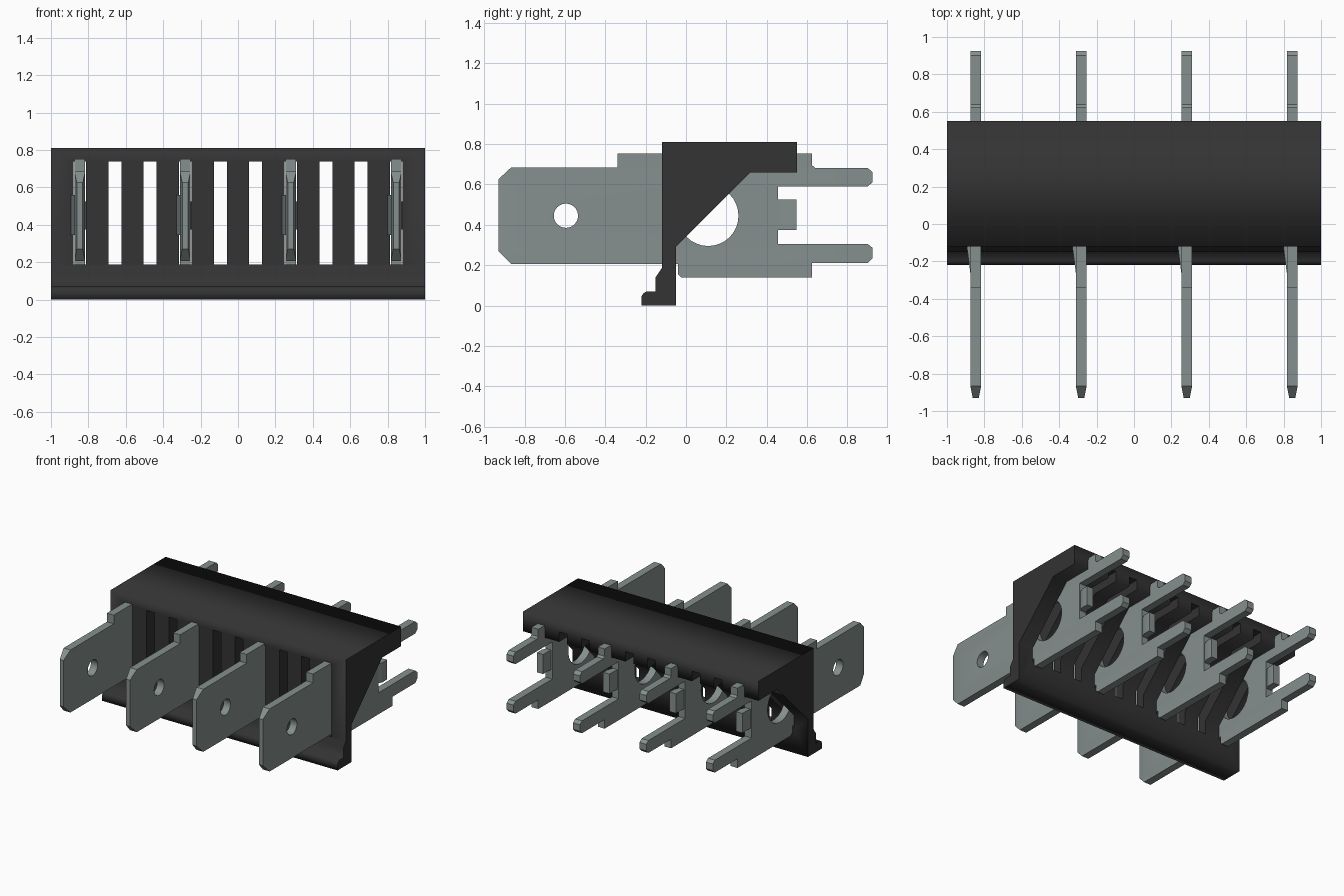
import bpy, bmesh, math
from mathutils import Matrix

cube = bpy.data.objects.get("Cube")
if cube:
    bpy.data.objects.remove(cube, do_unlink=True)


def material(name, rgb):
    m = bpy.data.materials.new(name)
    m.use_nodes = True
    m.diffuse_color = (*rgb, 1)
    m.node_tree.nodes["Principled BSDF"].inputs["Base Color"].default_value = (*rgb, 1)
    return m


black = material("black plastic", (0.033, 0.033, 0.033))
metal = material("tinned metal", (0.235, 0.28, 0.272))

# Maps a flat (y, z) outline drawn in the local plane to world axes
SIDEWAYS = Matrix(((0, 0, 1, 0), (1, 0, 0, 0), (0, 1, 0, 0), (0, 0, 0, 1)))


def circle(cy, cz, r, n=32):
    return [(cy + r * math.cos(2 * math.pi * i / n), cz + r * math.sin(2 * math.pi * i / n))
            for i in range(n)]


def add_object(name, mesh, mat):
    mesh.materials.clear()
    mesh.materials.append(mat)
    obj = bpy.data.objects.new(name, mesh)
    bpy.context.collection.objects.link(obj)
    return obj


def plate_mesh(outlines, half_width):
    """Side outline with optional holes, extruded along x."""
    curve = bpy.data.curves.new("outline", "CURVE")
    curve.dimensions = "2D"
    curve.fill_mode = "BOTH"
    curve.extrude = half_width
    for pts in outlines:
        s = curve.splines.new("POLY")
        s.points.add(len(pts) - 1)
        for p, (y, z) in zip(s.points, pts):
            p.co = (y, z, 0, 1)
        s.use_cyclic_u = True
    temp = bpy.data.objects.new("outline", curve)
    bpy.context.collection.objects.link(temp)
    bpy.context.view_layer.update()
    dg = bpy.context.evaluated_depsgraph_get()
    mesh = bpy.data.meshes.new_from_object(temp.evaluated_get(dg))
    bpy.data.objects.remove(temp, do_unlink=True)
    mesh.transform(SIDEWAYS)
    bm = bmesh.new()
    bm.from_mesh(mesh)
    bmesh.ops.remove_doubles(bm, verts=bm.verts, dist=1e-5)
    bmesh.ops.recalc_face_normals(bm, faces=bm.faces)
    bm.to_mesh(mesh)
    bm.free()
    return mesh


def prism(bm, xy, z0, z1):
    """Plan outline extruded upward."""
    face = bm.faces.new([bm.verts.new((x, y, z0)) for x, y in xy])
    up = bmesh.ops.extrude_face_region(bm, geom=[face])["geom"]
    bmesh.ops.translate(bm, vec=(0, 0, z1 - z0),
                        verts=[v for v in up if isinstance(v, bmesh.types.BMVert)])
    bmesh.ops.recalc_face_normals(bm, faces=bm.faces)


# Housing: wall, foot, top slab and sloped ribs in one profile
housing_outline = [(-0.12, 0.81), (0.55, 0.81), (0.55, 0.66), (0.32, 0.66), (-0.05, 0.29),
                   (-0.05, 0), (-0.22, 0), (-0.22, 0.045), (-0.212, 0.06), (-0.195, 0.07),
                   (-0.15, 0.07), (-0.15, 0.14), (-0.12, 0.185)]
housing = add_object("housing", plate_mesh([housing_outline], 1.0), black)

# Ten slots that leave eleven ribs
bm = bmesh.new()
for i in range(10):
    x = (i - 4.5) * 0.188
    prism(bm, [(x - 0.034, -0.4), (x + 0.034, -0.4), (x + 0.034, 0.8), (x - 0.034, 0.8)],
          0.187, 0.737)
slot_mesh = bpy.data.meshes.new("slot_cutter")
bm.to_mesh(slot_mesh)
bm.free()
cutter = add_object("slot_cutter", slot_mesh, black)
cutter.hide_render = True
cut = housing.modifiers.new("slots", "BOOLEAN")
cut.operation = "DIFFERENCE"
cut.solver = "EXACT"
cut.object = cutter
bpy.context.view_layer.objects.active = housing
bpy.ops.object.modifier_apply(modifier=cut.name)
bpy.data.objects.remove(cutter, do_unlink=True)

# Terminal: front blade, wide body and two rear pins
terminal_outline = [(-0.93, 0.27), (-0.865, 0.205), (-0.04, 0.205), (-0.04, 0.155),
                    (-0.025, 0.14), (0.625, 0.14), (0.625, 0.21), (0.9, 0.21),
                    (0.925, 0.235), (0.925, 0.285), (0.9, 0.305), (0.455, 0.305),
                    (0.455, 0.59), (0.9, 0.59), (0.925, 0.612), (0.925, 0.66),
                    (0.9, 0.682), (0.64, 0.682), (0.625, 0.695), (0.625, 0.752),
                    (-0.34, 0.752), (-0.34, 0.685), (-0.865, 0.685), (-0.93, 0.625)]
terminal_mesh = plate_mesh([terminal_outline, circle(-0.595, 0.445, 0.06),
                            circle(0.11, 0.445, 0.15)], 0.029)
bm = bmesh.new()
bm.from_mesh(terminal_mesh)

# Thin the blade tip
bmesh.ops.bisect_plane(bm, geom=bm.verts[:] + bm.edges[:] + bm.faces[:],
                       plane_co=(0, -0.865, 0), plane_no=(0, 1, 0), dist=1e-4)
for v in bm.verts:
    if v.co.y < -0.9:
        v.co.x *= 0.55

# Locking lance beside the blade, and the short bent tab between the pins
prism(bm, [(-0.028, -0.27), (-0.048, -0.12), (-0.028, -0.12)], 0.345, 0.56)
prism(bm, [(-0.02, 0.45), (0.02, 0.45), (0.038, 0.49), (0.038, 0.547), (-0.015, 0.547),
           (-0.015, 0.49)], 0.375, 0.525)
bm.to_mesh(terminal_mesh)
bm.free()

terminals = []
for i in range(4):
    t = add_object(f"terminal_{i + 1}", terminal_mesh, metal)
    t.location.x = (i - 1.5) * 0.564
    terminals.append(t)

# Smooth the round holes and keep the edges sharp
bpy.ops.object.select_all(action="DESELECT")
terminals[0].select_set(True)
bpy.context.view_layer.objects.active = terminals[0]
bpy.ops.object.shade_smooth_by_angle(angle=math.radians(25))
